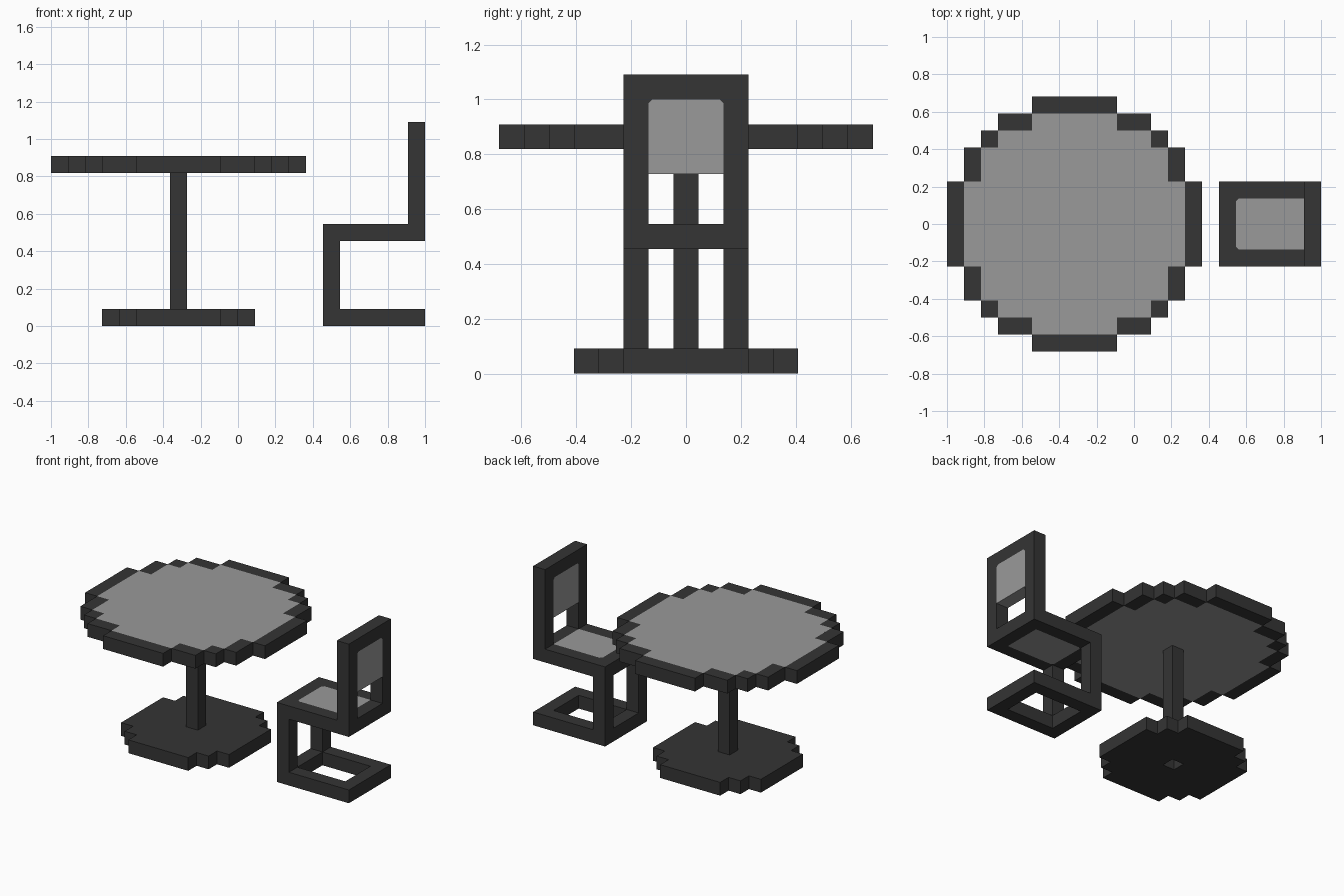
import bpy, bmesh
from mathutils import Vector

cube = bpy.data.objects.get("Cube")
if cube:
    bpy.data.objects.remove(cube, do_unlink=True)

U = 1 / 11          # everything sits on a grid of 22 cells
TABLE_X = -3.5      # table centre, in cells
CHAMFER = 0.15


def material(name, value):
    mat = bpy.data.materials.new(name)
    mat.use_nodes = True
    colour = (value, value, value, 1)
    mat.diffuse_color = colour
    bsdf = mat.node_tree.nodes["Principled BSDF"]
    bsdf.inputs["Base Color"].default_value = colour
    bsdf.inputs["Roughness"].default_value = 0.8
    return mat


DARK = material("charcoal", 0.035)
GREY = material("light grey", 0.32)


def plate(name, mat, loops, base, upright=False):
    """One-cell-thick slab from an outline and holes, flat or facing x."""
    bm = bmesh.new()
    for loop in loops:
        verts = [bm.verts.new(Vector((base, a, b) if upright else (a, b, base)) * U)
                 for a, b in loop]
        for i, v in enumerate(verts):
            bm.edges.new((verts[i - 1], v))
    bmesh.ops.triangle_fill(bm, edges=bm.edges[:], use_beauty=True)
    geom = bmesh.ops.extrude_face_region(bm, geom=bm.faces[:])["geom"]
    moved = [g for g in geom if isinstance(g, bmesh.types.BMVert)]
    shift = Vector((U, 0, 0)) if upright else Vector((0, 0, U))
    bmesh.ops.translate(bm, verts=moved, vec=shift)
    bmesh.ops.recalc_face_normals(bm, faces=bm.faces[:])
    return finish(name, mat, bm)


def box(name, mat, low, high):
    bm = bmesh.new()
    low, high = Vector(low) * U, Vector(high) * U
    bmesh.ops.create_cube(bm, size=1)
    for v in bm.verts:
        v.co = (low + high) / 2 + v.co * (high - low)
    return finish(name, mat, bm)


def finish(name, mat, bm):
    mesh = bpy.data.meshes.new(name)
    bm.to_mesh(mesh)
    bm.free()
    mesh.materials.append(mat)
    obj = bpy.data.objects.new(name, mesh)
    bpy.context.collection.objects.link(obj)
    return obj


def rect(x0, x1, y):
    return [(x0, -y), (x1, -y), (x1, y), (x0, y)]


def stepped_disc(steps):
    """Full outline from the outer corners of one quarter."""
    quarter = []
    for i, (x, y) in enumerate(steps):
        quarter.append((x, y))
        if i + 1 < len(steps):
            quarter.append((x, steps[i + 1][1]))
    right = quarter + [(x, -y) for x, y in reversed(quarter)]
    left = [(-x, y) for x, y in reversed(right)]
    return [(x + TABLE_X, y) for x, y in right + left]


# Table top: inset panel with stepped rim blocks
rim = [(2.5, 7.5), (4.5, 6.5), (5.5, 5.5), (6.5, 4.5), (7.5, 2.5)]
panel = [(x, y - 1) for x, y in rim[:3]] + [(5.5, 4.5), (6.5, 2.5)]
panel = sorted(set(panel))
plate("table_panel", GREY, [stepped_disc(panel)], 9)
for s in (-1, 1):
    side = "front" if s < 0 else "back"
    box("table_rim_" + side, DARK, (TABLE_X - 2.5, s * 7 - .5, 9), (TABLE_X + 2.5, s * 7 + .5, 10))
    cx = TABLE_X + s * 7
    box("table_rim_side", DARK, (cx - .5, -2.5, 9), (cx + .5, 2.5, 10))
    for t in (-1, 1):
        for x0, x1, y0, y1 in ((2.5, 4.5, 5.5, 6.5), (4.5, 5.5, 4.5, 5.5), (5.5, 6.5, 2.5, 4.5)):
            xs = sorted((TABLE_X + s * x0, TABLE_X + s * x1))
            ys = sorted((t * y0, t * y1))
            box("table_rim_corner", DARK, (xs[0], ys[0], 9), (xs[1], ys[1], 10))

# Table pole and stepped foot with a socket under the pole
box("table_pole", DARK, (TABLE_X - .5, -.5, 1), (TABLE_X + .5, .5, 9))
foot = [(2.5, 4.5), (3.5, 3.5), (4.5, 2.5)]
plate("table_foot", DARK, [stepped_disc(foot), rect(TABLE_X - .5, TABLE_X + .5, .5)], 0)

# Chair floor frame and front posts
plate("chair_floor_frame", DARK, [rect(5, 11, 2.5), rect(6, 10, 1.5)], 0)
for s in (-1, 1):
    box("chair_post", DARK, (5, s * 2 - .5, 1), (6, s * 2 + .5, 5))

# Chair seat: frame and panel with clipped front corners
c = CHAMFER
seat = [(6 + c, -1.5), (10, -1.5), (10, 1.5), (6 + c, 1.5), (6, 1.5 - c), (6, c - 1.5)]
plate("chair_seat_frame", DARK, [rect(5, 11, 2.5), seat], 5)
plate("chair_seat_panel", GREY, [seat], 5)

# Chair back: arch frame and panel with clipped top corners
top = [(-1.5, 11 - c), (c - 1.5, 11), (1.5 - c, 11), (1.5, 11 - c)]
arch = [(-2.5, 6), (-1.5, 6)] + top + [(1.5, 6), (2.5, 6), (2.5, 12), (-2.5, 12)]
plate("chair_back_frame", DARK, [arch], 10, upright=True)
plate("chair_back_panel", GREY, [top + [(1.5, 8), (-1.5, 8)]], 10, upright=True)
